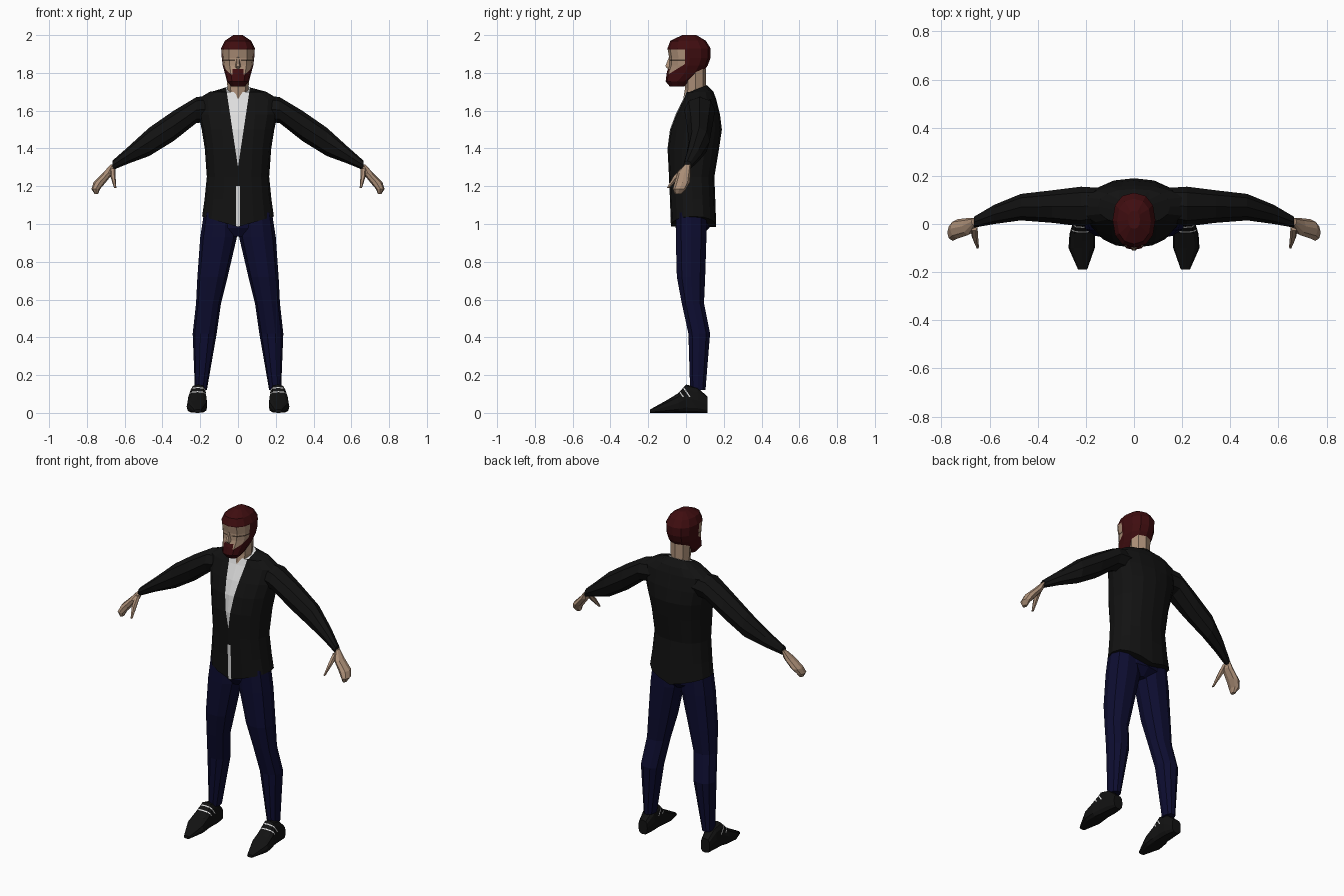
import bpy, bmesh
from math import cos, sin, tau, copysign
from mathutils import Vector

default_cube = bpy.data.objects.get("Cube")
if default_cube:
    bpy.data.objects.remove(default_cube, do_unlink=True)


def material(name, color):
    mat = bpy.data.materials.new(name)
    mat.use_nodes = True
    mat.diffuse_color = (*color, 1)
    bsdf = mat.node_tree.nodes["Principled BSDF"]
    bsdf.inputs["Base Color"].default_value = (*color, 1)
    bsdf.inputs["Roughness"].default_value = 0.8
    return mat


SKIN = material("skin", (0.42, 0.28, 0.19))
HAIR = material("dark red hair", (0.05, 0.004, 0.005))
BLACK = material("black cloth", (0.006, 0.006, 0.006))
WHITE = material("white cloth", (0.72, 0.72, 0.72))
NAVY = material("navy trousers", (0.004, 0.004, 0.03))
EYES = material("dark eyes", (0.07, 0.045, 0.03))


def loft(name, axis, rings, mats, sides=8, power=2.0, mirror=False,
         shape=None, cuts=(), rule=None):
    """Skin rings of (position, a_min, a_max, b_min, b_max) along an axis.
    Cuts are (point, normal) planes; rule picks the material of each face."""
    bm = bmesh.new()
    loops = []
    for pos, a0, a1, b0, b1 in rings:
        loop = []
        for i in range(sides):
            c, s = cos(tau * i / sides), sin(tau * i / sides)
            c = copysign(abs(c) ** (2 / power), c)
            s = copysign(abs(s) ** (2 / power), s)
            a = (a0 + a1) / 2 + c * (a1 - a0) / 2
            b = (b0 + b1) / 2 + s * (b1 - b0) / 2
            co = {"x": (pos, a, b), "y": (a, pos, b), "z": (a, b, pos)}[axis]
            co = Vector(co)
            if shape:
                shape(co)
            loop.append(bm.verts.new(co))
        loops.append(loop)
    for low, high in zip(loops, loops[1:]):
        for i in range(sides):
            j = (i + 1) % sides
            bm.faces.new((low[i], low[j], high[j], high[i]))
    bm.faces.new(loops[0])
    bm.faces.new(loops[-1])
    bmesh.ops.recalc_face_normals(bm, faces=bm.faces)
    for point, normal in cuts:
        geom = bm.verts[:] + bm.edges[:] + bm.faces[:]
        bmesh.ops.bisect_plane(bm, geom=geom, plane_co=point,
                               plane_no=Vector(normal).normalized())
    if rule:
        bm.normal_update()
        for face in bm.faces:
            face.material_index = rule(face.calc_center_median(), face.normal)
    mesh = bpy.data.meshes.new(name)
    bm.to_mesh(mesh)
    bm.free()
    for mat in mats:
        mesh.materials.append(mat)
    obj = bpy.data.objects.new(name, mesh)
    bpy.context.collection.objects.link(obj)
    if mirror:
        obj.modifiers.new("both sides", "MIRROR")
    return obj


def centred(rows):
    """Rings symmetric about x = 0 from (z, half_width, y_min, y_max)."""
    return [(z, -half, half, y0, y1) for z, half, y0, y1 in rows]


# Jacket body, with a dipping hem, a sloping collar and an open front
def jacket_shape(co):
    if co.z < 1.05:
        co.z -= 0.055 * max(0, 1 - abs(co.x) / 0.19)
    if co.z > 1.72:
        co.z -= 0.4 * (0.11 - co.y)


V_BOTTOM, V_SLOPE, GAP = 1.3, 0.15, 0.01


def shirt_rule(co, normal):
    if normal.y > -0.1:
        return 0
    in_v = abs(co.x) < V_SLOPE * (co.z - V_BOTTOM)
    in_gap = abs(co.x) < GAP and co.z < 1.2
    return 1 if in_v or in_gap else 0


jacket_cuts = [((0, 0, 1.2), (0, 0, 1))]
for side in (-1, 1):
    jacket_cuts.append(((0, 0, V_BOTTOM), (side, 0, -V_SLOPE)))
    jacket_cuts.append(((side * GAP, 0, 0), (1, 0, 0)))

loft("jacket_body", "z", centred([
    (1.04, 0.19, -0.08, 0.16), (1.13, 0.177, -0.085, 0.155),
    (1.25, 0.165, -0.09, 0.15), (1.4, 0.176, -0.098, 0.175),
    (1.5, 0.192, -0.085, 0.19), (1.58, 0.21, -0.055, 0.18),
    (1.66, 0.215, -0.015, 0.16), (1.7, 0.15, 0, 0.145),
    (1.735, 0.07, 0, 0.11)]),
    [BLACK, WHITE], sides=16, power=2.3, shape=jacket_shape,
    cuts=jacket_cuts, rule=shirt_rule)

# Sleeves
loft("sleeves", "x", [
    (0.14, 0.01, 0.15, 1.54, 1.68), (0.22, -0.01, 0.155, 1.535, 1.672),
    (0.34, 0.005, 0.14, 1.44, 1.6), (0.47, 0.015, 0.125, 1.36, 1.51),
    (0.58, 0, 0.08, 1.32, 1.41), (0.665, -0.015, 0.03, 1.285, 1.335)],
    [BLACK], mirror=True)

# Hands: curled fingers and a pointing thumb
loft("hands", "z", [
    (1.315, 0.655, 0.675, -0.005, 0.025), (1.27, 0.66, 0.715, -0.045, 0.025),
    (1.22, 0.7, 0.765, -0.06, 0.02), (1.185, 0.73, 0.776, -0.07, 0),
    (1.16, 0.74, 0.76, -0.06, -0.025)], [SKIN], mirror=True)
loft("thumbs", "z", [
    (1.295, 0.65, 0.68, -0.03, 0.005), (1.25, 0.648, 0.675, -0.07, -0.03),
    (1.19, 0.644, 0.656, -0.103, -0.088)], [SKIN], sides=6, mirror=True)

# Trousers
loft("trouser_seat", "z", centred([
    (0.935, 0.04, -0.03, 0.08), (0.98, 0.14, -0.055, 0.125),
    (1.07, 0.17, -0.06, 0.12)]), [NAVY], sides=12)
loft("trouser_legs", "z", [
    (0.12, 0.165, 0.228, 0.02, 0.105), (0.42, 0.113, 0.24, 0.01, 0.13),
    (0.58, 0.09, 0.222, -0.025, 0.098), (0.72, 0.055, 0.215, -0.052, 0.105),
    (0.93, 0.006, 0.2, -0.058, 0.112), (1.06, 0.01, 0.18, -0.058, 0.112)],
    [NAVY], sides=10, power=2.2, mirror=True)

# Shoes with two white lace bands across the instep
LACES = (0.045, 0.08)
LACE_TILT, LACE_HALF = 0.7, 0.004


def lace_rule(co, normal):
    along = co.y + LACE_TILT * co.z
    hit = any(abs(along - lace) < LACE_HALF for lace in LACES)
    return 1 if hit and co.z > 0.085 else 0


lace_cuts = [((0, 0, 0.085), (0, 0, 1))]
for lace in LACES:
    for edge in (-LACE_HALF, LACE_HALF):
        lace_cuts.append(((0, lace + edge, 0), (0, 1, LACE_TILT)))

loft("shoes", "y", [
    (-0.19, 0.195, 0.232, 0, 0.018), (-0.1, 0.163, 0.272, 0, 0.068),
    (-0.04, 0.163, 0.268, 0, 0.105), (0, 0.168, 0.255, 0, 0.15),
    (0.06, 0.168, 0.25, 0, 0.135), (0.115, 0.18, 0.24, 0, 0.085)],
    [BLACK, WHITE], sides=12, power=3, mirror=True,
    cuts=lace_cuts, rule=lace_rule)

# Neck
loft("neck", "z", centred([
    (1.63, 0.04, -0.02, 0.09), (1.72, 0.056, -0.005, 0.105),
    (1.82, 0.062, -0.005, 0.105)]), [SKIN])

# Head, divided into face, hair with sideburns, beard and eye line
HAIRLINE, SIDEBURN, NAPE = 1.925, -0.005, 1.8
BEARD_Z, BEARD_SLOPE = 1.85, 0.62
EYE_LOW, EYE_HIGH = 1.862, 1.87
MOUSTACHE = 1.82


def head_rule(co, normal):
    if co.z > HAIRLINE or (co.y > SIDEBURN and co.z > NAPE):
        return 1
    if co.z < BEARD_Z + BEARD_SLOPE * co.y and co.y < 0.03:
        return 1
    if abs(co.x) < 0.03 and co.z < MOUSTACHE and co.y < 0:
        return 1
    if EYE_LOW < co.z < EYE_HIGH and 0.015 < abs(co.x):
        return 2
    return 0


head_cuts = [((0, 0, z), (0, 0, 1))
             for z in (HAIRLINE, NAPE, EYE_LOW, EYE_HIGH, MOUSTACHE)]
head_cuts += [((x, 0, 0), (1, 0, 0)) for x in (-0.03, -0.015, 0.015, 0.03)]
head_cuts += [((0, SIDEBURN, 0), (0, 1, 0)),
              ((0, 0, BEARD_Z), (0, BEARD_SLOPE, -1))]

loft("head", "z", centred([
    (1.727, 0.035, -0.085, -0.01), (1.755, 0.058, -0.108, 0.02),
    (1.8, 0.07, -0.102, 0.09), (1.84, 0.081, -0.09, 0.115),
    (1.88, 0.086, -0.089, 0.13), (1.93, 0.089, -0.098, 0.13),
    (1.97, 0.07, -0.083, 0.105), (2, 0.025, -0.02, 0.055)]),
    [SKIN, HAIR, EYES], sides=12, power=2.3, cuts=head_cuts, rule=head_rule)

# Nose
loft("nose", "z", centred([
    (1.822, 0.012, -0.1, -0.06), (1.835, 0.015, -0.113, -0.06),
    (1.885, 0.007, -0.092, -0.06)]), [SKIN], sides=6)
